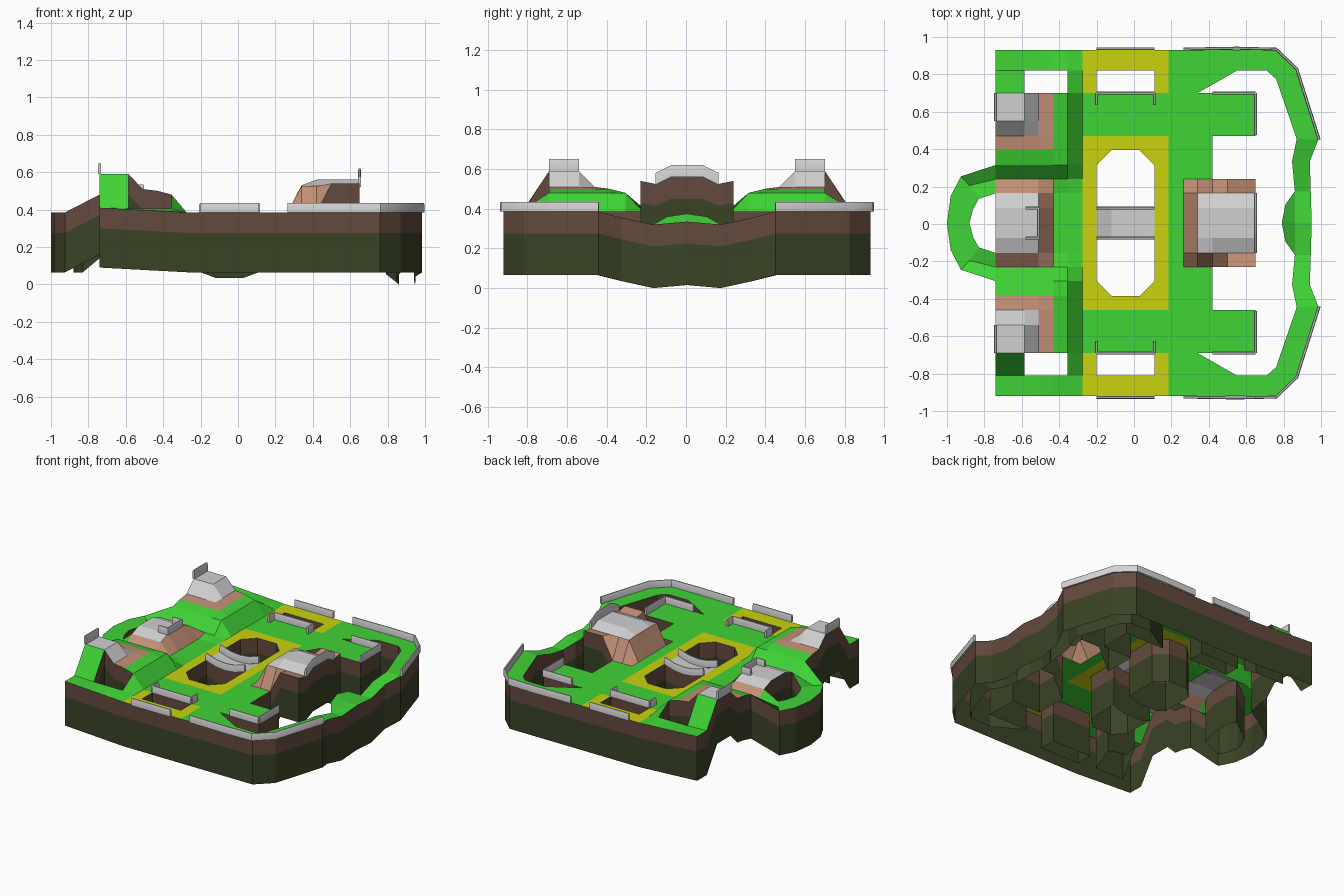
import bpy, bmesh
from mathutils import Vector

cube = bpy.data.objects.get("Cube")
if cube:
    bpy.data.objects.remove(cube)

BASE, EARTH_DEPTH, ROCK_DEPTH, SHIFT = 0.385, 0.11, 0.21, 0.005


def material(name, rgb):
    linear = [((c / 255 + 0.055) / 1.055) ** 2.4 if c > 10 else c / 3295 for c in rgb]
    mat = bpy.data.materials.new(name)
    mat.use_nodes = True
    color = (*linear, 1)
    mat.diffuse_color = color
    mat.node_tree.nodes["Principled BSDF"].inputs["Base Color"].default_value = color
    return mat


GREEN, YELLOW, TAN, ROAD, EARTH, ROCK = range(6)
ground_mats = [material("grass_green", (64, 212, 54)), material("yellow", (202, 210, 14)),
               material("tan_earth", (194, 144, 118)), material("road_grey", (208, 208, 208)),
               material("dark_earth", (100, 74, 62)), material("olive_rock", (57, 67, 37))]
rail_mat = material("rail_grey", (212, 212, 212))


def ramp(value, keys):
    """Piecewise linear profile through (position, height) keys."""
    if value <= keys[0][0]:
        return keys[0][1]
    for (a, za), (b, zb) in zip(keys, keys[1:]):
        if value <= b:
            return za + (zb - za) * (value - a) / (b - a)
    return keys[-1][1]


# Height profiles of the side hills, the middle knoll and the bluff
hill_x = [(-.585, .59), (-.51, .51), (-.43, .5), (-.355, .48), (-.275, BASE)]
hill_y = [(.16, BASE), (.235, .4), (.31, .48), (.39, .5), (.465, .51), (.545, .59),
          (.695, .59), (.815, .405), (.925, BASE)]
knoll_x = [(-.51, .5), (-.43, BASE)]
knoll_y = [(.08, .49), (.16, .46), (.235, .4), (.31, BASE)]
bluff_x = [(.265, BASE), (.34, .53), (.42, .56)]
bluff_y = [(.08, .56), (.16, .525), (.235, BASE)]
verge = [(-.74, .41), (-.275, BASE)]


def height(x, y):
    if x > .45 and y == .235:
        return .54
    if -.2 < x < .11 and y < .1:
        return .355
    z = max(min(ramp(x, hill_x), ramp(y, hill_y)),
            min(ramp(x, knoll_x), ramp(y, knoll_y)),
            min(ramp(x, bluff_x), ramp(y, bluff_y)))
    return max(z, ramp(x, verge)) if y > .8 else z


def color(x, y):
    if x < -.43 and .39 < y < .695:
        return ROAD if x < -.51 and y > .465 else TAN
    if x < -.43 and y < .235:
        return ROAD if x < -.51 and y < .16 else TAN
    if x > .265 and y < .235:
        return ROAD if x > .34 and y < .16 else TAN
    if -.2 < x < .11 and y < .08:
        return ROAD
    if -.275 < x < .185 and (y < .465 or y > .695):
        return YELLOW
    return GREEN


def is_hole(x, y):
    slot = .695 < y < .815 and (-.2 < x < .11 or -.585 < x < -.355)
    pit = -.2 < x < .11 and .08 < y < .39
    return slot or pit or (x > .34 and y > .695) or (x > .42 and .235 < y < .465)


bm = bmesh.new()
cache = {}


def vert(p):
    key = tuple(round(c, 4) for c in p)
    if key not in cache:
        cache[key] = bm.verts.new(key)
    return cache[key]


def patch(points, mat):
    """Add one upward face and its mirror image across y = 0."""
    for side in (1, -1):
        face = bm.faces.new([vert((x, side * y, z)) for x, y, z in points])
        face.normal_update()
        if face.normal.z < 0:
            face.normal_flip()
        face.material_index = mat


# Main ground as a grid of cells
xs = [-.74, -.585, -.51, -.43, -.355, -.275, -.2, -.12, .03, .11, .185, .265, .34, .42, .5, .65]
ys = [0, .08, .16, .235, .31, .39, .465, .545, .695, .815, .925]
for x0, x1 in zip(xs, xs[1:]):
    for y0, y1 in zip(ys, ys[1:]):
        cx, cy = (x0 + x1) / 2, (y0 + y1) / 2
        corners = [(x0, y0), (x1, y0), (x1, y1), (x0, y1)]
        if is_hole(cx, cy):
            # Cut corners of the middle pit
            if .31 < cy < .39 and -.2 < cx < .11 and not -.12 < cx < .03:
                corners.pop(1 if cx < 0 else 0)
            else:
                continue
        patch([(x, y, height(x, y)) for x, y in corners], color(cx, cy))


def strip(outer, inner):
    for i in range(len(outer) - 1):
        patch([outer[i], outer[i + 1], inner[i + 1], inner[i]], GREEN)


# Curved band at the right end
patch([(.34, .925, BASE), (.34, .815, BASE), (.34, .695, BASE),
       (.55, .815, BASE), (.55, .925, BASE)], GREEN)
levels = [BASE, BASE, BASE, BASE, .355, .32, .335]
outer = [(.55, .925), (.76, .925), (.87, .82), (.985, .445), (.94, .33), (.945, .17), (.95, 0)]
inner = [(.55, .815), (.71, .815), (.76, .77), (.87, .45), (.845, .33), (.86, .17), (.86, 0)]
strip([(*p, z) for p, z in zip(outer, levels)], [(*p, z) for p, z in zip(inner, levels)])
# Raised lip on the band
patch([(.86, 0, .335), (.86, .17, .32), (.81, .1, .36), (.79, 0, .375)], GREEN)

# Loop at the left end
mid = (-.88, .2, BASE)
edge = [(-.74, y, height(-.74, y)) for y in (.31, .235, .16)]
patch([edge[0], edge[1], mid, (-.925, .25, BASE)], GREEN)
patch([edge[1], edge[2], (-.83, .13, BASE), mid], GREEN)
patch([(-.925, .25, BASE), mid, (-.83, .13, BASE), (-.86, .075, BASE), (-.98, .145, BASE)], GREEN)
strip([(-.98, .145, BASE), (-1, 0, BASE)], [(-.86, .075, BASE), (-.88, 0, BASE)])

# Earth and rock skirts hang from every open edge
rim = [e for e in bm.edges if e.is_boundary]
for depth, mat in ((EARTH_DEPTH, EARTH), (ROCK_DEPTH, ROCK)):
    geom = bmesh.ops.extrude_edge_only(bm, edges=rim)["geom"]
    for item in geom:
        if isinstance(item, bmesh.types.BMVert):
            item.co.z -= depth
        elif isinstance(item, bmesh.types.BMFace):
            item.material_index = mat
    rim = [g for g in geom if isinstance(g, bmesh.types.BMEdge)]


def finish(name, mesh_bm, mats, smooth=False):
    mesh = bpy.data.meshes.new(name)
    mesh_bm.to_mesh(mesh)
    mesh_bm.free()
    for mat in mats:
        mesh.materials.append(mat)
    obj = bpy.data.objects.new(name, mesh)
    obj.location.y = SHIFT
    bpy.context.collection.objects.link(obj)
    if smooth:
        bpy.ops.object.select_all(action='DESELECT')
        obj.select_set(True)
        bpy.context.view_layer.objects.active = obj
        bpy.ops.object.shade_smooth_by_angle()


finish("ground", bm, ground_mats)


def rail(name, points, tall=.05, half=.008, both=True):
    """Sweep a round-topped rail along a path."""
    for side in (1, -1) if both else (1,):
        path = [Vector((x, side * y, z)) for x, y, z in points]
        rbm = bmesh.new()
        rings = []
        for i, p in enumerate(path):
            along = path[min(i + 1, len(path) - 1)] - path[max(i - 1, 0)]
            across = Vector((-along.y, along.x, 0)).normalized() * half
            section = [(-1, 0), (-1, .8), (-.5, 1), (.5, 1), (1, .8), (1, 0)]
            rings.append([rbm.verts.new(p + across * a + Vector((0, 0, tall * h)))
                          for a, h in section])
        for a, b in zip(rings, rings[1:]):
            for j in range(6):
                k = (j + 1) % 6
                rbm.faces.new([a[j], a[k], b[k], b[j]])
        rbm.faces.new(rings[0])
        rbm.faces.new(rings[-1])
        bmesh.ops.recalc_face_normals(rbm, faces=rbm.faces)
        suffix = ("_back" if side > 0 else "_front") if both else ""
        finish(name + suffix, rbm, [rail_mat], True)


# Guard rails
rail("corner_rail", [(x, y, BASE) for x, y in
     ((.265, .93), (.55, .935), (.76, .93), (.87, .825), (.99, .445))])
rail("outer_rail", [(-.2, .932, BASE), (.11, .932, BASE)])
rail("slot_rail", [(-.2, .695, BASE), (.11, .695, BASE)])
for x in (-.2, .11):
    rail("slot_rail_end", [(x, .695, BASE), (x, .63, BASE)])
rail("arm_side_rail", [(.42, .695, BASE), (.65, .695, BASE)])
rail("arm_end_rail", [(.65, .695, BASE), (.65, .47, BASE)])
rail("hill_end_rail", [(-.74, .545, .59), (-.74, .695, .59)], .06)
rail("bridge_rail", [(-.2, .08, BASE), (-.12, .08, .36), (-.045, .08, .352),
     (.03, .08, .36), (.11, .08, BASE)])
rail("bluff_rail", [(.65, y, z) for y, z in
     ((-.16, .52), (-.08, .56), (.08, .56), (.16, .52))], .06, both=False)
rail("knoll_rail", [(-.51, -.085, .485), (-.51, .085, .485)], both=False)
rail("knoll_rail_end", [(-.51, .08, .485), (-.58, .08, .485)])
